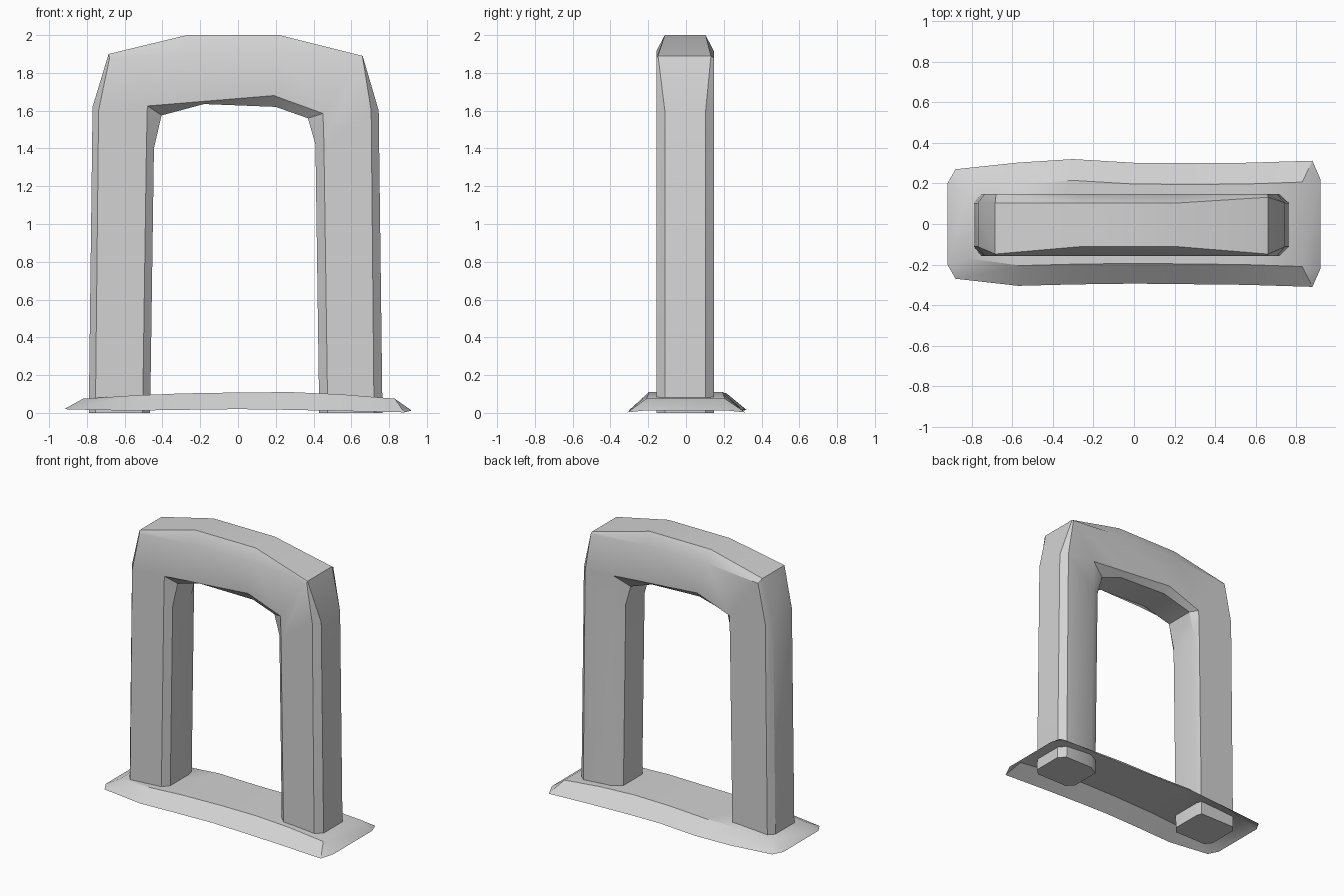
import bpy, bmesh, math

cube = bpy.data.objects.get("Cube")
if cube:
    bpy.data.objects.remove(cube, do_unlink=True)

stone = bpy.data.materials.new("pale_grey")
stone.use_nodes = True
GREY = (0.65, 0.65, 0.65, 1)
stone.diffuse_color = GREY
stone.node_tree.nodes["Principled BSDF"].inputs["Base Color"].default_value = GREY


def loft(name, rings, closed, caps):
    """Skin consecutive rings of points into one mesh object."""
    bm = bmesh.new()
    rows = [[bm.verts.new(p) for p in ring] for ring in rings]
    n = len(rows[0])
    for a, b in zip(rows, rows[1:]):
        for i in range(n if closed else n - 1):
            j = (i + 1) % n
            bm.faces.new((a[i], a[j], b[j], b[i]))
    if caps:
        bm.faces.new(rows[0])
        bm.faces.new(rows[-1])
    bmesh.ops.remove_doubles(bm, verts=bm.verts, dist=0.0005)
    bmesh.ops.recalc_face_normals(bm, faces=bm.faces)
    if not caps and sum(f.normal.z for f in bm.faces) < 0:
        bmesh.ops.reverse_faces(bm, faces=bm.faces)
    mesh = bpy.data.meshes.new(name)
    bm.to_mesh(mesh)
    bm.free()
    mesh.materials.append(stone)
    obj = bpy.data.objects.new(name, mesh)
    bpy.context.collection.objects.link(obj)
    bpy.ops.object.select_all(action='DESELECT')
    obj.select_set(True)
    bpy.context.view_layer.objects.active = obj
    bpy.ops.object.shade_smooth_by_angle(angle=math.radians(32))
    return obj


# Arch: each line is one station along the frame, as x, z of
# outer face, outer chamfer, inner chamfer, inner face
FRONT, BACK = -0.157, 0.147
stations = [
    ((-.79, 0), (-.755, 0), (-.505, 0), (-.465, 0)),
    ((-.77, 1.62), (-.738, 1.6), (-.485, 1.4), (-.445, 1.4)),
    ((-.685, 1.9), (-.68, 1.88), (-.48, 1.625), (-.405, 1.575)),
    ((-.27, 2), (-.27, 1.915), (-.2, 1.648), (-.18, 1.635)),
    ((.22, 2), (.22, 1.915), (.19, 1.68), (.2, 1.62)),
    ((.66, 1.89), (.66, 1.88), (.45, 1.585), (.37, 1.56)),
    ((.745, 1.6), (.705, 1.6), (.455, 1.42), (.41, 1.42)),
    ((.765, 0), (.72, 0), (.475, 0), (.43, 0)),
]
rings = []
for k, (o, f, g, i) in enumerate(stations):
    # the outer chamfers narrow to nothing at most shoulders
    y_front = -.148 if k in (2, 5) else -.112
    y_back = .132 if k == 5 else .104
    # the back inner edge is the front one turned half round
    gx, gz = stations[-1 - k][2]
    rings.append([
        (o[0], y_front, o[1]), (f[0], FRONT, f[1]),
        (g[0], FRONT, g[1]), (i[0], -.112, i[1]),
        (i[0], .104, i[1]), (-gx, BACK, gz),
        (f[0], BACK, f[1]), (o[0], y_back, o[1]),
    ])
loft("arch_frame", rings, closed=True, caps=True)

# Base: open shell with sloping skirt; lines are
# rim x, top x, front rim y, back rim y, rim z, top z
sections = [
    (-.88, -.82, -.27, .27, .018, .075),
    (-.57, -.56, -.305, .303, .012, .092),
    (-.3, -.3, -.298, .32, .016, .103),
    (0, 0, -.294, .302, .02, .108),
    (.28, .28, -.297, .3, .016, .11),
    (.55, .55, -.3, .302, .01, .098),
    (.88, .83, -.31, .312, .003, .075),
]


def end_row(x, y, z, top):
    return [(x, -y, z), (x, -y, z), (x, y, z), (x, y, z)]


rows = [end_row(-.92, .2, .02, 0)]
for xr, xt, yf, yb, zr, zt in sections:
    rows.append([(xr, yf, zr), (xt, yf + .1, zt), (xt, yb - .105, zt), (xr, yb, zr)])
rows.append(end_row(.92, .22, .012, 0))
loft("base_plate", rows, closed=False, caps=False)
